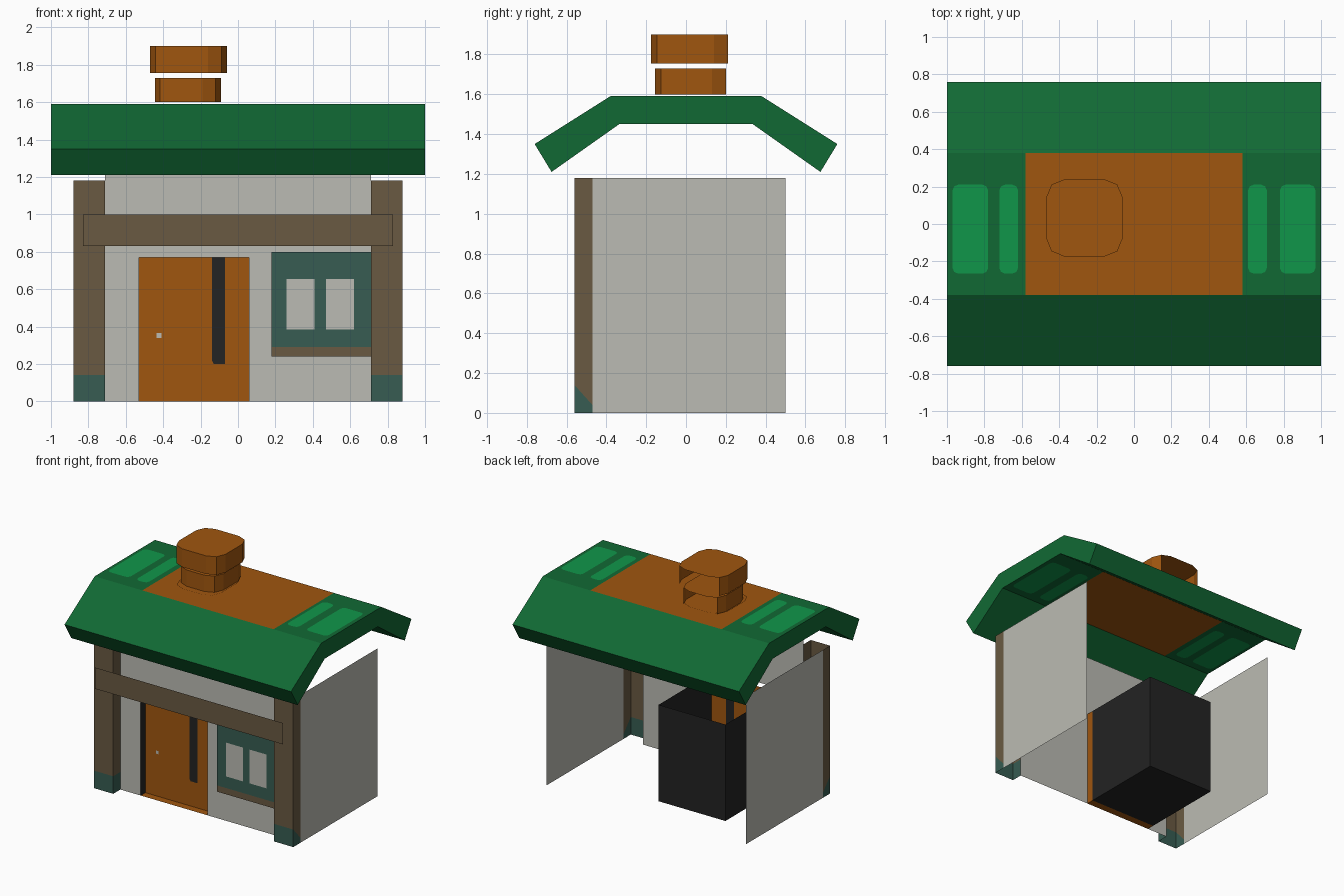
import bpy, math

if "Cube" in bpy.data.objects:
    bpy.data.objects.remove(bpy.data.objects["Cube"])


def lin(c):
    c /= 255
    return c / 12.92 if c <= 0.04045 else ((c + 0.055) / 1.055) ** 2.4


def mat(name, r, g, b):
    m = bpy.data.materials.new(name)
    m.diffuse_color = (lin(r), lin(g), lin(b), 1)
    m.use_nodes = True
    m.node_tree.nodes["Principled BSDF"].inputs["Base Color"].default_value = m.diffuse_color
    return m


GREEN = mat("roof green", 17, 105, 52)
LIME = mat("light green", 16, 150, 74)
BROWN = mat("orange brown", 160, 86, 15)
GREY = mat("plaster grey", 187, 187, 179)
TAUPE = mat("timber taupe", 106, 90, 66)
TEAL = mat("dark teal", 55, 92, 82)
BLACK = mat("charcoal", 35, 35, 35)


def build(name, polys):
    """polys: list of (material, [points]); every polygon is one flat face."""
    verts, faces, mats, idx = [], [], [], []
    for m, pts in polys:
        if m not in mats:
            mats.append(m)
        faces.append(range(len(verts), len(verts) + len(pts)))
        verts += pts
        idx.append(mats.index(m))
    me = bpy.data.meshes.new(name)
    me.from_pydata(verts, [], [tuple(f) for f in faces])
    for m in mats:
        me.materials.append(m)
    for p, i in zip(me.polygons, idx):
        p.material_index = i
    ob = bpy.data.objects.new(name, me)
    bpy.context.collection.objects.link(ob)
    return ob


def front(x0, x1, z0, z1, y):      # rectangle facing -y
    return [(x0, y, z0), (x1, y, z0), (x1, y, z1), (x0, y, z1)]


def side(y0, y1, z0, z1, x, s=1):  # rectangle facing +x (s=1) or -x
    p = [(x, y0, z0), (x, y1, z0), (x, y1, z1), (x, y0, z1)]
    return p if s > 0 else p[::-1]


def flat(x0, x1, y0, y1, z):       # rectangle facing +z
    return [(x0, y0, z), (x1, y0, z), (x1, y1, z), (x0, y1, z)]


def rounded(x0, x1, y0, y1, r, z, seg=2):
    """Counter-clockwise rounded rectangle starting at the back left corner."""
    pts = []
    for cx, cy, a in ((x0 + r, y1 - r, 90), (x0 + r, y0 + r, 180),
                      (x1 - r, y0 + r, 270), (x1 - r, y1 - r, 0)):
        for i in range(seg + 1):
            t = math.radians(a + 90 * i / seg)
            pts.append((cx + r * math.cos(t), cy + r * math.sin(t), z))
    return pts


# Roof: bent profile, with a brown deck in the middle of the flat part
outer = [(-0.76, 1.35), (-0.38, 1.59), (0.38, 1.59), (0.76, 1.35)]
inner = [(-0.675, 1.21), (-0.335, 1.45), (0.335, 1.45), (0.675, 1.21)]
polys = []
for k in range(3):
    strips = [(-1, 1, GREEN)]
    if k == 1:
        strips = [(-1, -0.58, GREEN), (-0.58, 0.58, BROWN), (0.58, 1, GREEN)]
    for a, b, m in strips:
        for prof, up in ((outer, 1), (inner, 0)):
            (y0, z0), (y1, z1) = prof[k], prof[k + 1]
            q = [(a, y0, z0), (b, y0, z0), (b, y1, z1), (a, y1, z1)]
            polys.append((m, q if up else q[::-1]))
    for x in (-1, 1):              # gable ends
        q = [(x, *inner[k]), (x, *inner[k + 1]), (x, *outer[k + 1]), (x, *outer[k])]
        polys.append((GREEN, q if x > 0 else q[::-1]))
for k, s in ((0, 1), (3, -1)):     # eave edges
    q = [(-1, *inner[k]), (1, *inner[k]), (1, *outer[k]), (-1, *outer[k])]
    polys.append((GREEN, q[::s]))
build("roof", polys)

# Light green rounded patches above and below the flat roof
polys = []
for a, b in ((-0.97, -0.78), (-0.72, -0.62), (0.61, 0.71), (0.78, 0.97)):
    polys.append((LIME, rounded(a, b, -0.265, 0.21, 0.03, 1.594)))
    polys.append((LIME, rounded(a, b, -0.265, 0.21, 0.03, 1.446)[::-1]))
build("roof_patches", polys)


# Chimney: two floating rounded blocks whose back is left open
def block(name, x0, x1, y0, y1, z0, z1):
    lo, hi = (rounded(x0, x1, y0, y1, 0.1, z) for z in (z0, z1))
    polys = [(BROWN, hi)]
    for i in range(1, len(lo) - 2):
        polys.append((BROWN, [lo[i], lo[i + 1], hi[i + 1], hi[i]]))
    build(name, polys)


block("chimney_lower", -0.445, -0.09, -0.155, 0.23, 1.60, 1.73)
block("chimney_upper", -0.47, -0.06, -0.175, 0.24, 1.755, 1.90)
build("chimney_base", [(BROWN, rounded(-0.45, -0.08, -0.20, 0.21, 0.1, 1.596))])

# Walls: thin sheets, open at the back
F = -0.47
build("front_wall", [
    (GREY, front(-0.71, -0.53, 0, 0.77, F)),
    (GREY, front(0.06, 0.71, 0, 0.77, F)),
    (GREY, front(-0.71, 0.71, 0.77, 1.26, F))])
for s, n in ((-1, "left"), (1, "right")):
    build(n + "_wall", [(GREY, side(F, 0.5, 0, 1.18, 0.88 * s, s))])

    # Corner pillar, open at the back, with a teal foot
    P = -0.56
    a, b = sorted((0.71 * s, 0.88 * s))
    xo, xi = 0.88 * s, 0.71 * s
    foot = [(xo, P, 0), (xo, F, 0), (xo, F, 0.04), (xo, P, 0.14)]
    shaft = [(xo, P, 0.14), (xo, F, 0.04), (xo, F, 1.18), (xo, P, 1.18)]
    build(n + "_pillar", [
        (TEAL, front(a, b, 0, 0.14, P)),
        (TAUPE, front(a, b, 0.14, 1.18, P)),
        (TEAL, foot[::s]),
        (TAUPE, shaft[::s]),
        (TEAL, side(P, F, 0, 0.14, xi, -s)),
        (TAUPE, side(P, F, 0.14, 1.18, xi, -s))])

# Beam across the front
build("front_beam", [(TAUPE, front(-0.83, 0.83, 0.83, 1.0, -0.62))])

# Dark box behind the door, open at the top
D, B = -0.41, 0.26
build("doorway_box", [
    (BLACK, side(F, B, 0, 0.77, -0.53, -1)),
    (BLACK, side(D, B, 0, 0.77, 0.06, 1)),
    (BLACK, front(-0.53, 0.06, 0, 0.77, B)[::-1]),
    (BLACK, flat(-0.53, 0.06, D, B, 0)[::-1])])

# Door with its jamb, sill, dark strip and knob
build("door", [
    (BROWN, front(-0.53, 0.06, 0, 0.77, D)),
    (BROWN, side(F, D, 0, 0.77, 0.06, 1)),
    (BROWN, flat(-0.53, 0.06, F, D, 0)[::-1])])
strip = [(-0.14, 0.22), (-0.13, 0.2), (-0.07, 0.2), (-0.07, 0.77), (-0.14, 0.77)]
build("door_strip", [
    (BLACK, [(x, D - 0.004, z) for x, z in strip]),
    (BLACK, [(x, D + 0.004, z) for x, z in strip[::-1]])])
build("door_knob", [(GREY, front(-0.435, -0.41, 0.34, 0.365, D - 0.006))])

# Window: shallow box with a taupe sill and two panes
W = -0.52
build("window_frame", [
    (TEAL, front(0.18, 0.71, 0.29, 0.8, W)),
    (TAUPE, front(0.18, 0.71, 0.24, 0.29, W)),
    (TEAL, side(W, F, 0.29, 0.8, 0.18, -1)),
    (TAUPE, side(W, F, 0.24, 0.29, 0.18, -1)),
    (TEAL, flat(0.18, 0.71, W, F, 0.8)),
    (TAUPE, flat(0.18, 0.71, W, F, 0.24)[::-1])])
build("window_panes", [
    (GREY, front(x, x + 0.15, 0.385, 0.655, W - 0.004)) for x in (0.26, 0.47)])
